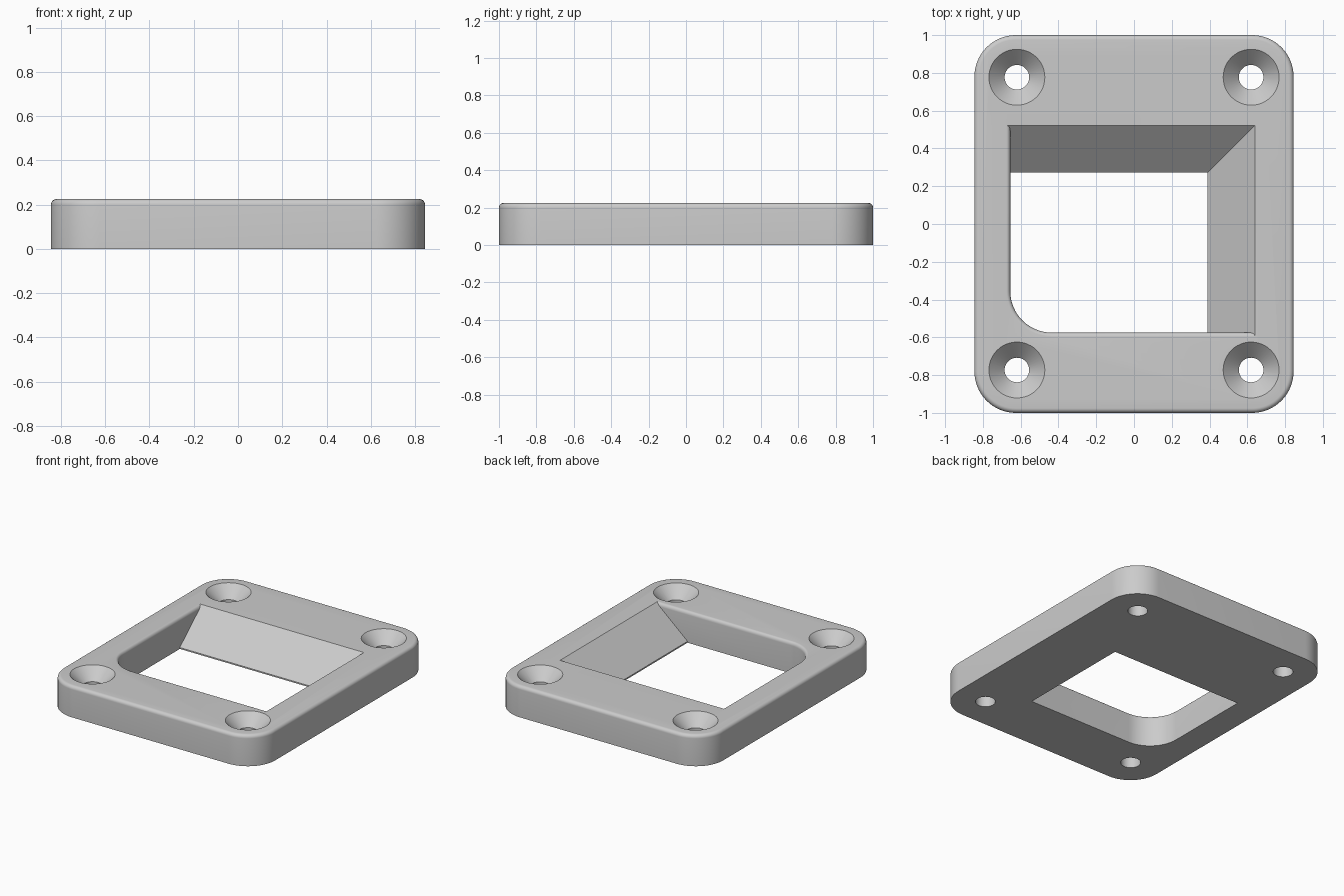
import bpy, bmesh, math

cube = bpy.data.objects.get("Cube")
if cube:
    bpy.data.objects.remove(cube, do_unlink=True)

grey = bpy.data.materials.new("light grey")
grey.use_nodes = True
colour = (0.6, 0.6, 0.6, 1)
grey.diffuse_color = colour
grey.node_tree.nodes["Principled BSDF"].inputs["Base Color"].default_value = colour

HEIGHT, FILLET = 0.225, 0.025


def arc(cx, cy, r, start, sweep=90, steps=16):
    angles = [math.radians(start + sweep * i / steps) for i in range(steps + 1)]
    return [(cx + r * math.cos(a), cy + r * math.sin(a)) for a in angles]


def loft(name, rings):
    """Closed solid through (z, outline) rings with equal point counts."""
    bm = bmesh.new()
    loops = [[bm.verts.new((x, y, z)) for x, y in outline] for z, outline in rings]
    for low, high in zip(loops, loops[1:]):
        for i in range(len(low)):
            j = (i + 1) % len(low)
            bm.faces.new((low[i], low[j], high[j], high[i]))
    bm.faces.new(loops[0][::-1])
    bm.faces.new(loops[-1])
    bmesh.ops.recalc_face_normals(bm, faces=bm.faces)
    mesh = bpy.data.meshes.new(name)
    bm.to_mesh(mesh)
    bm.free()
    mesh.materials.append(grey)
    obj = bpy.data.objects.new(name, mesh)
    bpy.context.collection.objects.link(obj)
    return obj


# (height, sideways travel) steps of the rounded top edge
edge = [(HEIGHT - FILLET + FILLET * math.sin(a), FILLET * (1 - math.cos(a)))
        for a in [math.radians(15 * i) for i in range(7)]]


# Plate with rounded corners and a rounded top rim
def plate_outline(inset):
    r = 0.22 - inset
    return (arc(0.625, 0.78, r, 0) + arc(-0.625, 0.78, r, 90)
            + arc(-0.625, -0.78, r, 180) + arc(0.625, -0.78, r, 270))


plate = loft("frame_plate", [(0, plate_outline(0))]
             + [(z, plate_outline(d)) for z, d in edge])


# Opening: two sloped walls, two upright walls meeting in a round corner
def opening_outline(z, flare):
    slope = max(0, z - 0.01) * 0.25 / (HEIGHT - 0.01)
    right, back = 0.39 + slope, 0.272 + slope
    return ([(right, back), (-0.655 - flare, back)]
            + arc(-0.435, -0.355, 0.22 + flare, 180)
            + [(right, -0.575 - flare)])


lip = 0.01
levels = [(-0.1, 0), (lip, 0)] + [(z, d * 0.8) for z, d in edge]
rings = [(z, opening_outline(z, d)) for z, d in levels]
rings.append((HEIGHT + 0.05, opening_outline(HEIGHT + 0.05, FILLET * 0.8)))
cutters = [loft("opening_cutter", rings)]

# Countersunk screw holes
for x in (-0.62, 0.62):
    for y in (-0.773, 0.777):
        profile = [(-0.1, 0.065), (HEIGHT - 0.083, 0.065), (HEIGHT + 0.02, 0.168)]
        cutters.append(loft("screw_hole_cutter",
                            [(z, arc(x, y, r, 0, 360 * 47 / 48, 47)) for z, r in profile]))

for cutter in cutters:
    cutter.hide_render = True
    mod = plate.modifiers.new("cut", 'BOOLEAN')
    mod.object = cutter
    mod.operation = 'DIFFERENCE'
    mod.solver = 'EXACT'

# Apply the cuts and discard the cutters
bpy.context.view_layer.objects.active = plate
plate.select_set(True)
for mod in list(plate.modifiers):
    bpy.ops.object.modifier_apply(modifier=mod.name)
for cutter in cutters:
    bpy.data.objects.remove(cutter, do_unlink=True)

bpy.ops.object.shade_smooth_by_angle(angle=math.radians(30))
